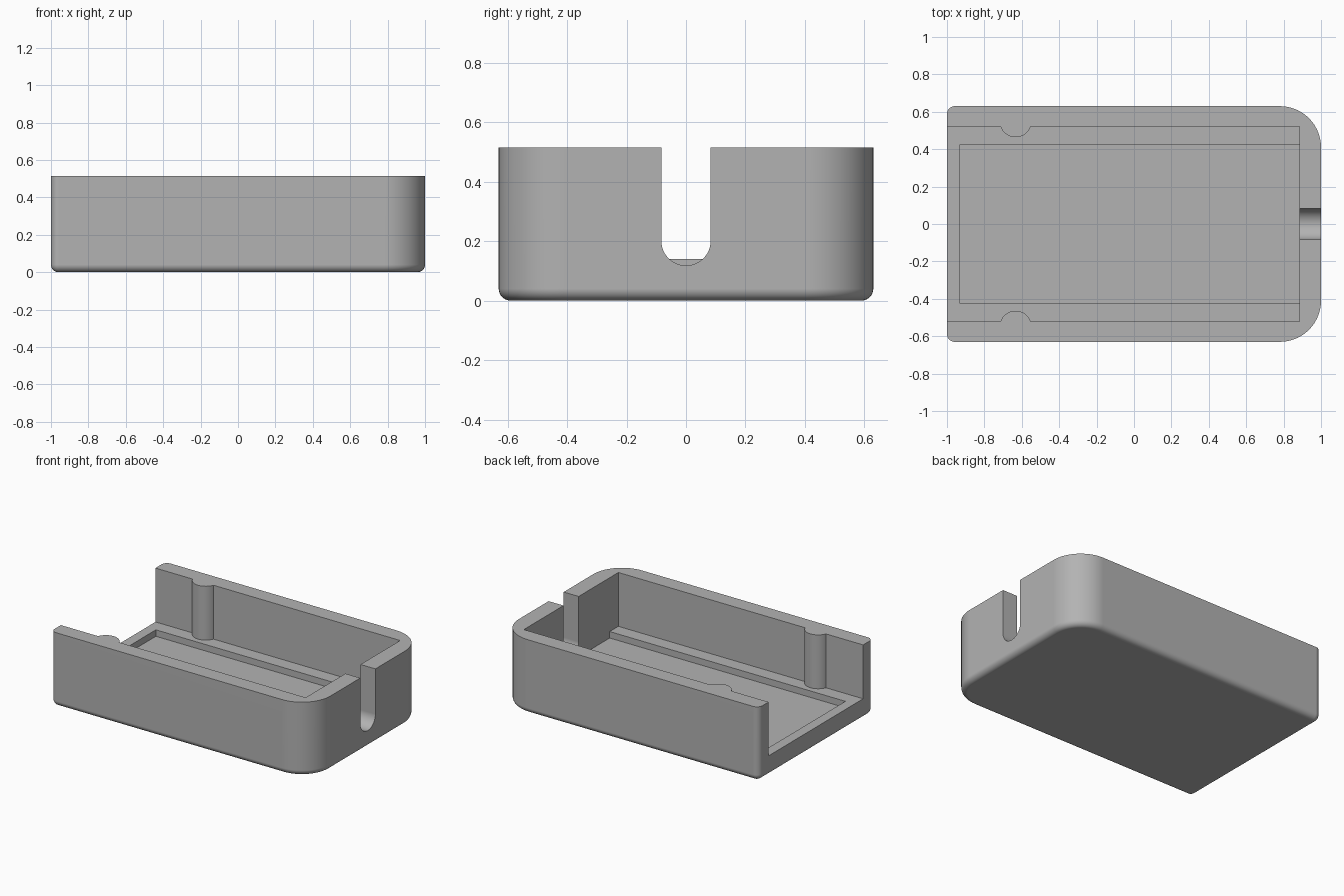
import bpy, bmesh, math
from mathutils import Vector

if "Cube" in bpy.data.objects:
    bpy.data.objects.remove(bpy.data.objects["Cube"])

HALF_L, HALF_W, TOP = 1.0, 0.63, 0.515
LEDGE, FLOOR = 0.14, 0.095
END_X, IN_Y = 0.885, 0.52
FILLET = 0.04

grey = bpy.data.materials.new("plain grey")
grey.use_nodes = True
grey.diffuse_color = (0.45, 0.45, 0.45, 1)
grey.node_tree.nodes["Principled BSDF"].inputs["Base Color"].default_value = (0.45, 0.45, 0.45, 1)


def arc(cx, cy, r, a0, a1, n):
    """Points on a circular arc, angles in degrees."""
    steps = [math.radians(a0 + (a1 - a0) * i / n) for i in range(n + 1)]
    return [(cx + r * math.cos(a), cy + r * math.sin(a)) for a in steps]


def loft(name, rings):
    """Closed solid through a stack of equal rings of 3D points."""
    bm = bmesh.new()
    loops = [[bm.verts.new(p) for p in ring] for ring in rings]
    n = len(loops[0])
    for low, high in zip(loops, loops[1:]):
        for i in range(n):
            j = (i + 1) % n
            bm.faces.new((low[i], low[j], high[j], high[i]))
    bm.faces.new(loops[0][::-1])
    bm.faces.new(loops[-1])
    bmesh.ops.recalc_face_normals(bm, faces=bm.faces)
    mesh = bpy.data.meshes.new(name)
    bm.to_mesh(mesh)
    bm.free()
    mesh.materials.append(grey)
    obj = bpy.data.objects.new(name, mesh)
    bpy.context.collection.objects.link(obj)
    return obj


def outline(inset):
    """Top-view outline: large radii at +x, small radii at -x."""
    pts = []
    for sx, sy, r, start in ((1, 1, 0.22, 0), (-1, 1, 0.042, 90),
                             (-1, -1, 0.042, 180), (1, -1, 0.22, 270)):
        pts += arc(sx * (HALF_L - r), sy * (HALF_W - r), r - inset, start, start + 90, 14)
    return pts


# Outer tray with a rounded bottom edge
rings = []
for i in range(9):
    a = math.pi / 2 * i / 8
    inset, z = FILLET * (1 - math.sin(a)), FILLET * (1 - math.cos(a))
    rings.append([(x, y, z) for x, y in outline(inset)])
rings.append([(x, y, TOP) for x, y in outline(0)])
tray = loft("tray", rings)

# Main cavity, open at -x, leaving a half-round post on each wall
POST_X, POST_Y, POST_R = -0.633, 0.55, 0.086
half = math.degrees(math.acos((POST_Y - IN_Y) / POST_R))
bump = arc(POST_X, POST_Y, POST_R, 270 - half, 270 + half, 20)
upper = [(-1.1, IN_Y)] + bump + [(END_X, IN_Y)]
plan = upper + [(x, -y) for x, y in reversed(upper)]
cavity = loft("cavity_cutter", [[(x, y, z) for x, y in plan] for z in (LEDGE, 0.7)])

# Sunken floor inside the ledge
rect = [(-0.93, -0.425), (END_X, -0.425), (END_X, 0.425), (-0.93, 0.425)]
recess = loft("recess_cutter", [[(x, y, z) for x, y in rect] for z in (FLOOR, 0.3)])

# Round-bottomed cable slot in the end wall
slot_pts = [(0.083, 0.7), (-0.083, 0.7)] + arc(0, 0.201, 0.083, 180, 360, 24)
slot = loft("slot_cutter", [[(x, y, z) for y, z in slot_pts] for x in (0.8, 1.1)])

cutters = [cavity, recess, slot]
for cutter in cutters:
    cutter.hide_render = True
    mod = tray.modifiers.new(cutter.name, "BOOLEAN")
    mod.operation = "DIFFERENCE"
    mod.solver = "EXACT"
    mod.object = cutter

# Bake the cuts, then discard the cutters
bpy.context.view_layer.update()
graph = bpy.context.evaluated_depsgraph_get()
baked = bpy.data.meshes.new_from_object(tray.evaluated_get(graph))
tray.modifiers.clear()
tray.data = baked
for cutter in cutters:
    bpy.data.objects.remove(cutter)

# Smooth rounded walls, keep machined edges crisp
bpy.ops.object.select_all(action="DESELECT")
tray.select_set(True)
bpy.context.view_layer.objects.active = tray
bpy.ops.object.shade_smooth_by_angle(angle=math.radians(30))
weighted = tray.modifiers.new("flat_face_normals", "WEIGHTED_NORMAL")
weighted.keep_sharp = True
